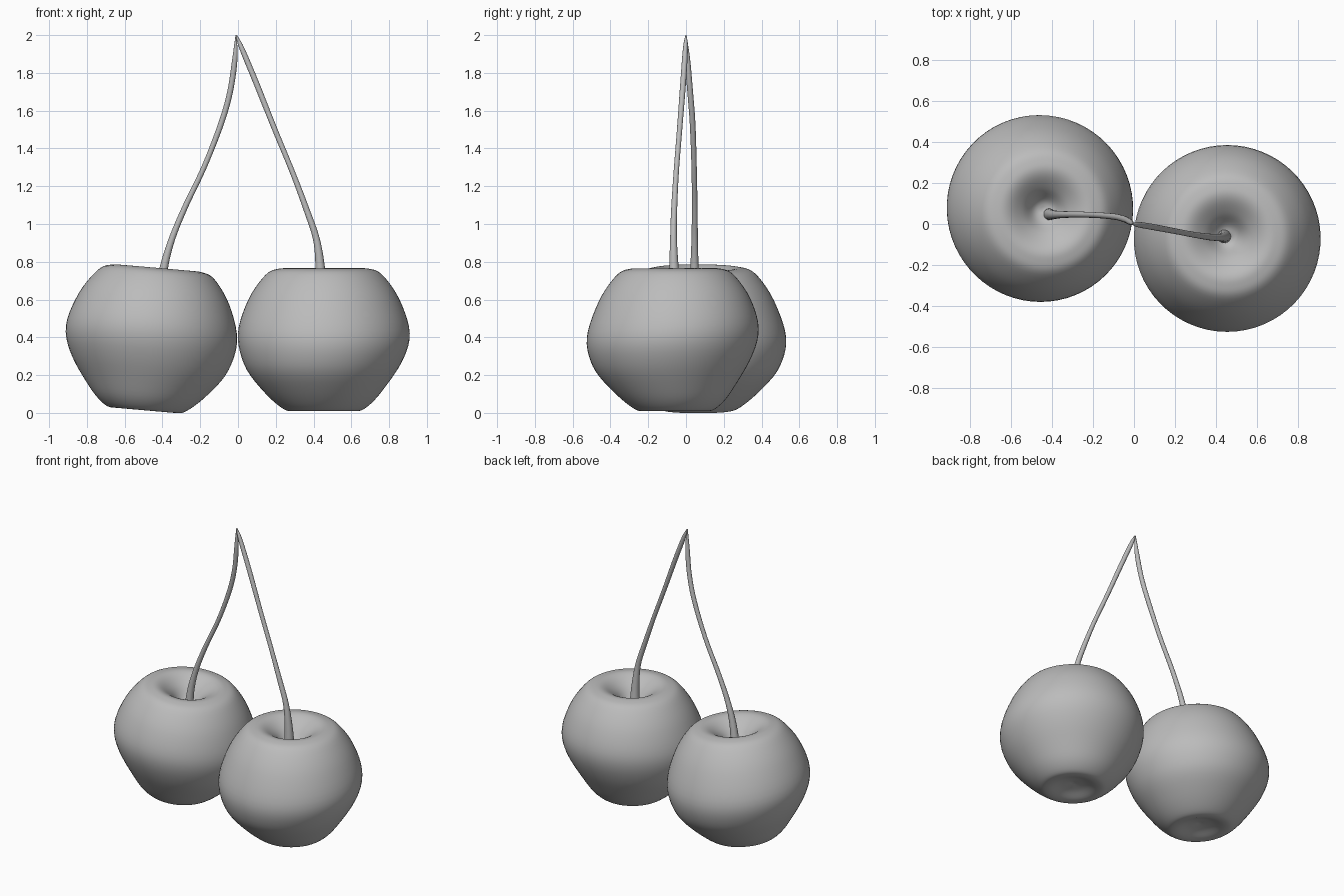
import bpy, bmesh, math
from mathutils import Vector, Matrix

if "Cube" in bpy.data.objects:
    bpy.data.objects.remove(bpy.data.objects["Cube"])

mat = bpy.data.materials.new("plain grey")
mat.diffuse_color = (0.5, 0.5, 0.5, 1)
mat.use_nodes = True
mat.node_tree.nodes["Principled BSDF"].inputs["Base Color"].default_value = mat.diffuse_color


def spline(pts, n):
    """Catmull-Rom curve through tuples of any size."""
    pts = [Vector(p) for p in pts]
    p = [2 * pts[0] - pts[1]] + pts + [2 * pts[-1] - pts[-2]]
    out = []
    for i in range(1, len(p) - 2):
        a, b, c, d = p[i - 1:i + 3]
        for k in range(n):
            t = k / n
            out.append(0.5 * (2 * b + (c - a) * t + (2 * a - 5 * b + 4 * c - d) * t * t
                              + (3 * b - a - 3 * c + d) * t ** 3))
    return out + [pts[-1]]


def skin(name, rings, first, last):
    """Closed smooth mesh from a stack of rings with a point at each end."""
    bm = bmesh.new()
    rows = [[bm.verts.new(v) for v in ring] for ring in rings]
    n = len(rows[0])
    for a, b in zip(rows, rows[1:]):
        for j in range(n):
            bm.faces.new((a[j], a[(j + 1) % n], b[(j + 1) % n], b[j]))
    for row, pole in ((rows[0], first), (rows[-1], last)):
        p = bm.verts.new(pole)
        for j in range(n):
            bm.faces.new((row[j], row[(j + 1) % n], p))
    bmesh.ops.recalc_face_normals(bm, faces=bm.faces)
    me = bpy.data.meshes.new(name)
    bm.to_mesh(me)
    bm.free()
    for f in me.polygons:
        f.use_smooth = True
    me.materials.append(mat)
    ob = bpy.data.objects.new(name, me)
    bpy.context.collection.objects.link(ob)
    return ob


# Cherry body: lathe profile (radius, height) with dimples, slightly lopsided
PROFILE = [(0, .63), (.05, .645), (.11, .71), (.18, .758), (.24, .763), (.31, .73),
           (.40, .60), (.455, .42), (.415, .26), (.31, .11), (.22, .025), (.16, .01),
           (.08, .035), (0, .05)]


def cherry(name, matrix):
    prof = spline(PROFILE, 5)
    rings = []
    for r, z in prof[1:-1]:
        ring = []
        for j in range(64):
            a = math.tau * j / 64
            low = math.exp(-((z - .2) / .13) ** 2) * min(1, r / .3)
            mid = math.exp(-((z - .42) / .17) ** 2)
            rr = r - .025 * math.cos(a - math.radians(65)) * low - .012 * math.sin(a) * mid
            ring.append((rr * math.cos(a), rr * math.sin(a), z + .025 * math.sin(a) * mid))
        rings.append(ring)
    ob = skin(name, rings, (0, 0, prof[0][1]), (0, 0, prof[-1][1]))
    ob.data.transform(matrix)


cherry("right_cherry", Matrix.Translation((.455, -.057, 0)))
mid = Matrix.Translation((0, 0, .4))
cherry("left_cherry", Matrix.Translation((-.46, .062, .003)) @ mid
       @ Matrix.Rotation(math.radians(5), 4, 'Y') @ mid.inverted()
       @ Matrix.Rotation(math.pi, 4, 'Z'))


# Stems: tapered tubes through (x, y, z, radius)
def stem(name, pts):
    path = spline(pts, 6)
    rings = []
    for i, p in enumerate(path):
        t = (path[min(i + 1, len(path) - 1)] - path[max(i - 1, 0)]).to_3d().normalized()
        u = Vector((0, 1, 0)).cross(t).normalized()
        v = t.cross(u)
        rings.append([p.to_3d() + p.w * (u * math.cos(math.tau * k / 16)
                      + v * math.sin(math.tau * k / 16)) for k in range(16)])
    skin(name, rings, path[0].to_3d(), path[-1].to_3d())


stem("right_stem", [(.44, -.06, .61, .034), (.435, -.064, .77, .025), (.415, -.066, .92, .018),
                    (.365, -.063, 1.07, .016), (.29, -.052, 1.27, .014), (.195, -.034, 1.5, .014),
                    (.095, -.015, 1.75, .015), (.02, -.003, 1.93, .013), (-.009, 0, 2, .003)])
stem("left_stem", [(-.415, .047, .61, .03), (-.392, .045, .77, .022), (-.35, .046, .92, .017),
                   (-.28, .046, 1.09, .015), (-.18, .043, 1.3, .014), (-.09, .035, 1.53, .015),
                   (-.042, .022, 1.7, .015), (-.017, .008, 1.87, .014), (-.01, 0, 2, .003)])
